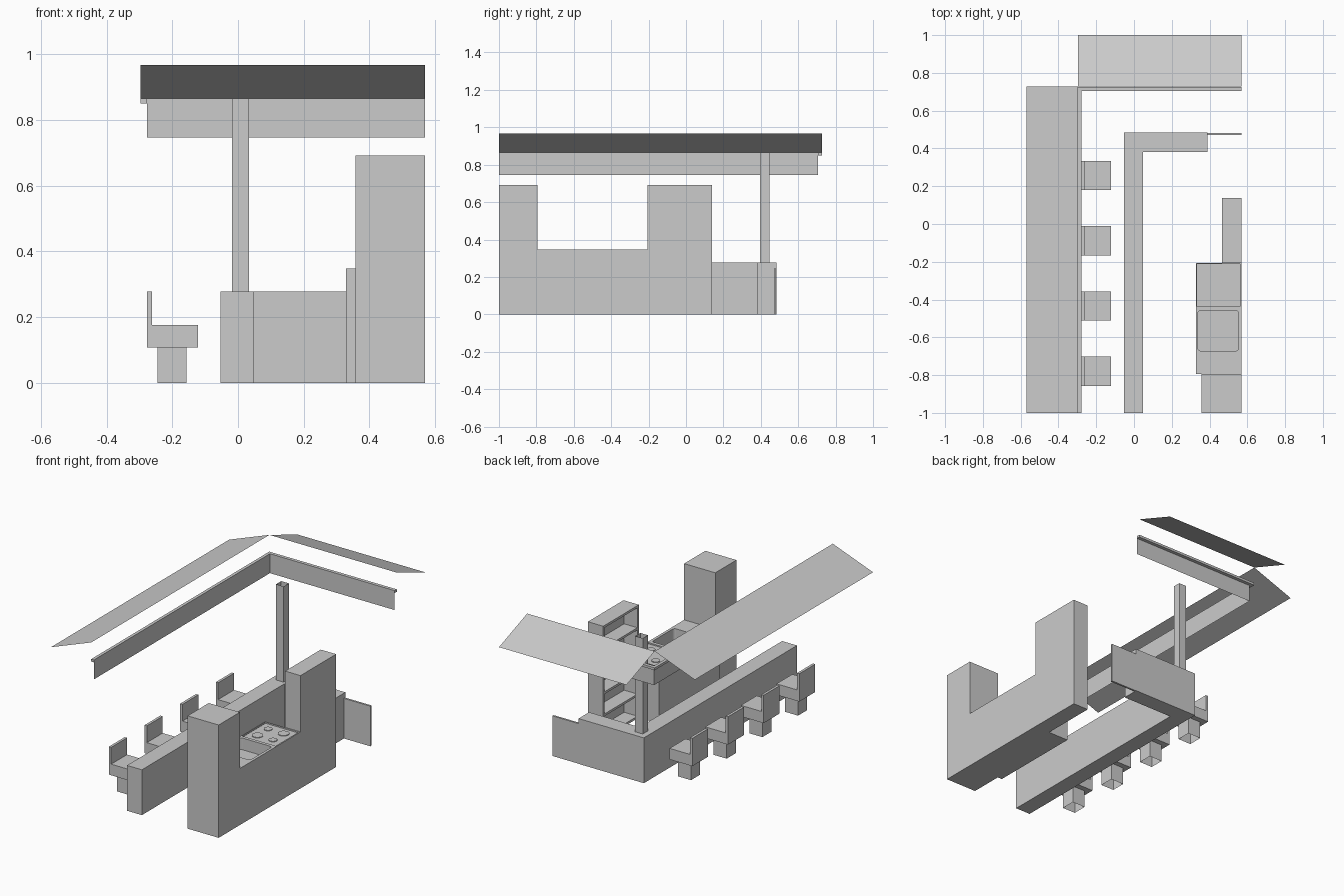
import bpy, bmesh
from mathutils import Vector

if "Cube" in bpy.data.objects:
    bpy.data.objects.remove(bpy.data.objects["Cube"])


def make(name, verts, faces, fix=True):
    me = bpy.data.meshes.new(name)
    me.from_pydata(verts, [], faces)
    if fix:
        bm = bmesh.new()
        bm.from_mesh(me)
        bmesh.ops.recalc_face_normals(bm, faces=bm.faces)
        bm.to_mesh(me)
        bm.free()
    ob = bpy.data.objects.new(name, me)
    bpy.context.collection.objects.link(ob)
    return ob


def prism(name, outline, z0, z1, bottom=True, top=True):
    """Extrude a counter-clockwise outline; the caps can be left open."""
    n = len(outline)
    verts = [(x, y, z) for z in (z0, z1) for x, y in outline]
    faces = [(i, (i + 1) % n, n + (i + 1) % n, n + i) for i in range(n)]
    if bottom:
        faces.append(tuple(reversed(range(n))))
    if top:
        faces.append(tuple(range(n, 2 * n)))
    return make(name, verts, faces, fix=False)


def box(name, x0, x1, y0, y1, z0, z1, **caps):
    return prism(name, [(x0, y0), (x1, y0), (x1, y1), (x0, y1)], z0, z1, **caps)


def cut(target, cutter):
    mod = target.modifiers.new("cut", 'BOOLEAN')
    mod.object = cutter
    mod.operation = 'DIFFERENCE'
    mod.solver = 'EXACT'
    bpy.context.view_layer.objects.active = target
    bpy.ops.object.modifier_apply(modifier=mod.name)
    bpy.data.objects.remove(cutter)


XR = 0.569

# L-shaped bar counter with a low gate at its end
prism("bar_counter", [(-0.053, -1), (0.048, -1), (0.048, 0.382), (0.39, 0.382),
                      (0.39, 0.484), (-0.053, 0.484)], 0, 0.278)
box("gate", 0.39, XR, 0.470, 0.482, 0, 0.246)

# hollow post standing on the counter
box("post", -0.019, 0.033, 0.396, 0.446, 0.278, 0.865, bottom=False, top=False)

# four stools
for i in range(4):
    y = 0.257 - 0.3455 * i
    box("stool_base", -0.245, -0.157, y - 0.044, y + 0.044, 0, 0.107,
        bottom=False, top=False)
    box("stool_seat", -0.277, -0.122, y - 0.077, y + 0.077, 0.107, 0.175)
    box("stool_back", -0.277, -0.261, y - 0.077, y + 0.077, 0.175, 0.278)

# tall cabinet
box("tall_cabinet", 0.358, XR, -1, -0.795, 0, 0.692)

# kitchen counter with sink basin and hob recess
kitchen = box("kitchen_counter", 0.328, XR, -0.795, -0.207, 0, 0.347)
sink = box("sink_cutter", 0.338, 0.552, -0.672, -0.458, 0.275, 0.42)
bm = bmesh.new()
bm.from_mesh(sink.data)
upright = [e for e in bm.edges if abs(e.verts[0].co.z - e.verts[1].co.z) > 0.01]
bmesh.ops.bevel(bm, geom=upright, offset=0.014, segments=3, affect='EDGES', profile=0.5)
bm.to_mesh(sink.data)
bm.free()
cut(kitchen, sink)
cut(kitchen, box("hob_cutter", 0.333, 0.561, -0.437, -0.212, 0.335, 0.42))

# hob plate and burners
box("hob_plate", 0.338, 0.556, -0.432, -0.217, 0.335, 0.342)
for bx, by, r in ((0.395, -0.375, 0.032), (0.395, -0.272, 0.024),
                  (0.5, -0.375, 0.024), (0.5, -0.272, 0.032)):
    bpy.ops.mesh.primitive_cylinder_add(vertices=24, radius=r, depth=0.004,
                                        location=(bx, by, 0.344))
    bpy.context.object.name = "burner"

# shelf unit, open towards the bar
x0, y0, y1, t = 0.465, -0.207, 0.138, 0.014
box("shelf_back", XR - t, XR, y0, y1, 0, 0.692)
box("shelf_side", x0, XR - t, y0, y0 + t, 0, 0.692)
box("shelf_side", x0, XR - t, y1 - t, y1, 0, 0.692)
for i in range(6):
    z = i * (0.692 - t) / 5
    box("shelf_board", x0, XR - t, y0 + t, y1 - t, z, z + t)

# fascia: thin board with an outward lip, swept along the two open sides
profile = [(0, 0.746), (0, 0.865), (0.019, 0.865), (0.019, 0.85), (0, 0.85)]
verts = []
for px, py, dx, dy in ((-0.277, -1, -1, 0), (-0.277, 0.705, -1, 1), (XR, 0.705, 0, 1)):
    verts += [(px + dx * d, py + dy * d * 1.1, z) for d, z in profile]
faces = [(s * 5 + k, s * 5 + k + 1, s * 5 + k + 6, s * 5 + k + 5)
         for s in range(2) for k in range(4)]
faces += [(1, 2, 3, 4), (11, 12, 13, 14)]
make("fascia", verts, faces, fix=False)

# awning sheets sloping down and outwards
make("left_awning", [(-0.569, -1, 0.865), (-0.296, -1, 0.967),
                     (-0.296, 0.727, 0.967), (-0.569, 0.727, 0.865)],
     [(0, 1, 2, 3)], fix=False)
make("back_awning", [(-0.296, 0.727, 0.967), (XR, 0.727, 0.967),
                     (XR, 1, 0.865), (-0.296, 1, 0.865)],
     [(0, 1, 2, 3)], fix=False)
